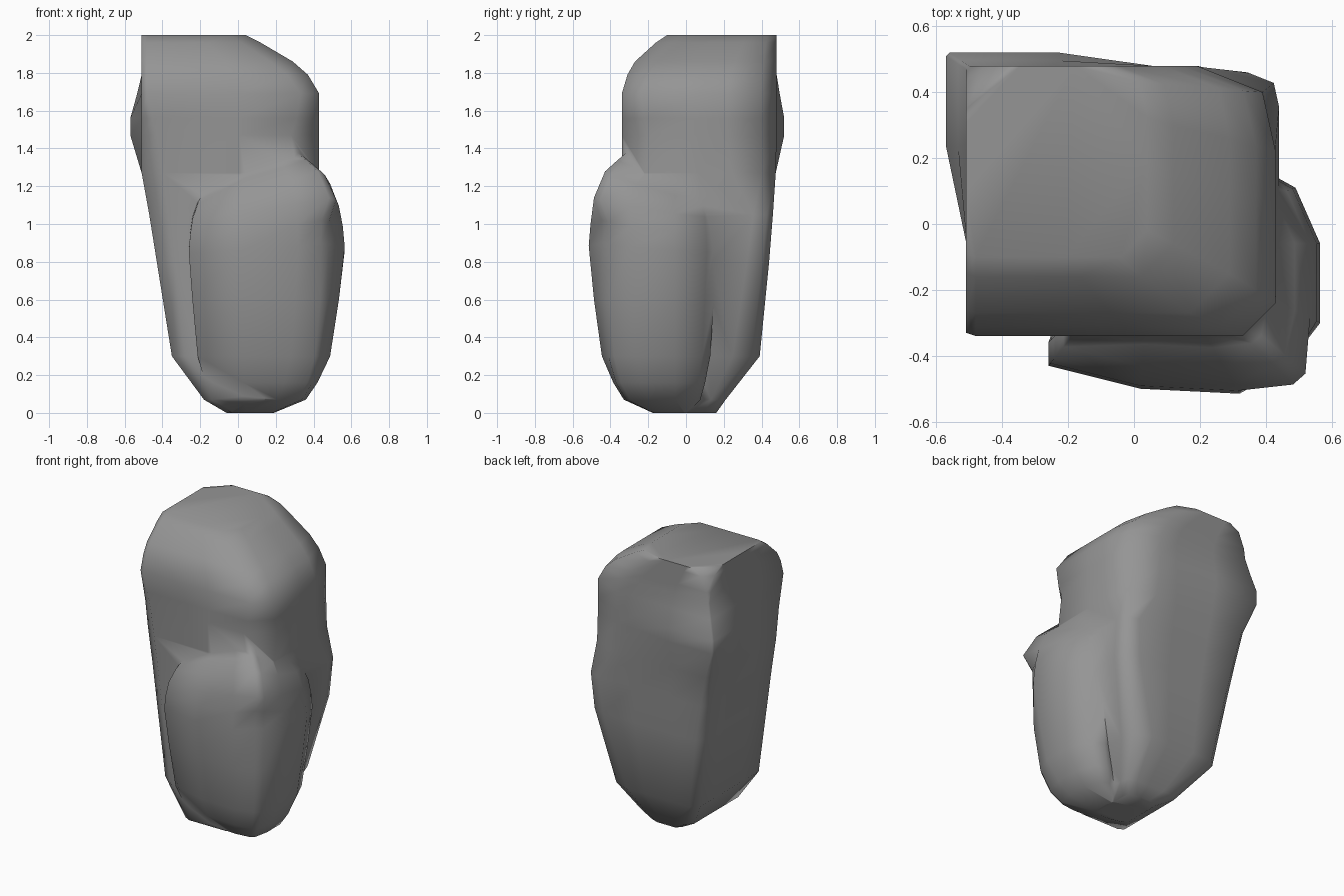
import bpy, bmesh, math

cube = bpy.data.objects.get("Cube")
if cube:
    bpy.data.objects.remove(cube, do_unlink=True)

stone = bpy.data.materials.new("stone_grey")
stone.use_nodes = True
GREY = (0.3, 0.3, 0.3, 1)
stone.diffuse_color = GREY
stone.node_tree.nodes["Principled BSDF"].inputs["Base Color"].default_value = GREY


def loft(name, rings):
    """Skin a stack of equal-length rings and cap both ends."""
    bm = bmesh.new()
    rows = [[bm.verts.new(p) for p in ring] for ring in rings]
    for low, high in zip(rows, rows[1:]):
        for i in range(len(low)):
            j = (i + 1) % len(low)
            bm.faces.new((low[i], low[j], high[j], high[i]))
    bm.faces.new(rows[0][::-1])
    bm.faces.new(rows[-1])
    bmesh.ops.recalc_face_normals(bm, faces=bm.faces)
    mesh = bpy.data.meshes.new(name)
    bm.to_mesh(mesh)
    bm.free()
    mesh.materials.append(stone)
    obj = bpy.data.objects.new(name, mesh)
    bpy.context.collection.objects.link(obj)
    return obj


def block_ring(z, l, r, f, b, left_cut, front_cut, back_cut, corner_cut, flare=0):
    """Box section with chamfered corners; flare pushes out the back-left corner."""
    dx, dy = 0.06 * flare, 0.04 * flare
    w, d = r - l, b - f
    pts = [(l - dx + corner_cut, b + dy), (l - dx, b + dy - corner_cut),
           (l - dx, b - 0.3 * d), (l, b - 0.65 * d),
           (l, f + left_cut), (l + left_cut + 0.02, f), (l + 0.55 * w, f),
           (r - front_cut, f), (r, f + front_cut), (r, f + 0.5 * d),
           (r, b - 1.3 * back_cut), (r - 0.2 * back_cut, b - 0.4 * back_cut),
           (r - 1.2 * back_cut, b), (l + 0.6 * w, b), (l + 0.3 * w, b + dy)]
    return [(x, y, z) for x, y in pts]


# Tall boulder: tapered foot, swollen back corner, crown rounded to the front and right
boulder = loft("boulder", [block_ring(*row) for row in (
    (0.00, -0.06, 0.17, -0.15, 0.16, 0.03, 0.04, 0.05, 0.03),
    (0.07, -0.18, 0.22, -0.33, 0.21, 0.02, 0.08, 0.06, 0.04),
    (0.30, -0.35, 0.31, -0.34, 0.39, 0.05, 0.08, 0.11, 0.05),
    (0.80, -0.43, 0.43, -0.34, 0.44, 0.07, 0.10, 0.09, 0.05),
    (1.05, -0.47, 0.44, -0.34, 0.46, 0.08, 0.12, 0.08, 0.04),
    (1.27, -0.51, 0.43, -0.34, 0.475, 0.09, 0.12, 0.18, 0.03),
    (1.47, -0.51, 0.43, -0.34, 0.48, 0.06, 0.15, 0.20, 0.01, 1),
    (1.56, -0.51, 0.43, -0.34, 0.48, 0.04, 0.12, 0.20, 0.01, 1),
    (1.69, -0.51, 0.43, -0.34, 0.48, 0.01, 0.10, 0.20, 0.01, 0.4),
    (1.79, -0.51, 0.37, -0.31, 0.48, 0.01, 0.11, 0.19, 0.01),
    (1.86, -0.51, 0.29, -0.27, 0.48, 0.01, 0.12, 0.17, 0.02),
    (1.96, -0.51, 0.12, -0.16, 0.48, 0.01, 0.10, 0.14, 0.06),
    (2.00, -0.51, 0.04, -0.10, 0.48, 0.01, 0.08, 0.12, 0.13),
)])

# Low boulder: one outline scaled per level, its top sloping away from the front corner
OUTLINE = [(-0.26, -0.43), (0.02, -0.5), (0.32, -0.515), (0.565, -0.3),
           (0.565, -0.06), (0.49, 0.11), (0.40, 0.16), (0.1, 0.1),
           (-0.2, -0.2), (-0.26, -0.36)]
CX, CY = 0.05, -0.05


def low_ring(z, scale, tilt, lip):
    """Scaled outline with a front corner that juts out by lip."""
    corner = [(0.49 + lip, -0.495 - lip), (0.53 + lip, -0.46 - lip)]
    outline = OUTLINE[:3] + corner + OUTLINE[3:]
    pts = [(CX + (x - CX) * scale, CY + (y - CY) * scale) for x, y in outline]
    return [(x, y, z - tilt * abs(x + y)) for x, y in pts]


bulge = loft("low_boulder", [low_ring(*row) for row in (
    (0.00, 0.27, 0, 0), (0.07, 0.60, 0, 0), (0.16, 0.72, 0, 0),
    (0.30, 0.85, 0, -0.02), (0.60, 0.94, 0, -0.03), (0.90, 1.0, 0.08, -0.05),
    (1.02, 0.98, 0.12, -0.04), (1.14, 0.94, 0.18, 0.02),
    (1.28, 0.85, 0.3, 0), (1.34, 0.70, 0.3, 0), (1.40, 0.54, 0.3, 0),
)])

# Fuse both into one rock and smooth it
fuse = boulder.modifiers.new("fuse", 'BOOLEAN')
fuse.operation = 'UNION'
fuse.solver = 'EXACT'
fuse.object = bulge
bpy.ops.object.select_all(action='DESELECT')
bpy.context.view_layer.objects.active = boulder
boulder.select_set(True)
bpy.ops.object.modifier_apply(modifier=fuse.name)
bpy.data.objects.remove(bulge, do_unlink=True)
bpy.ops.object.shade_smooth_by_angle(angle=math.radians(80))
